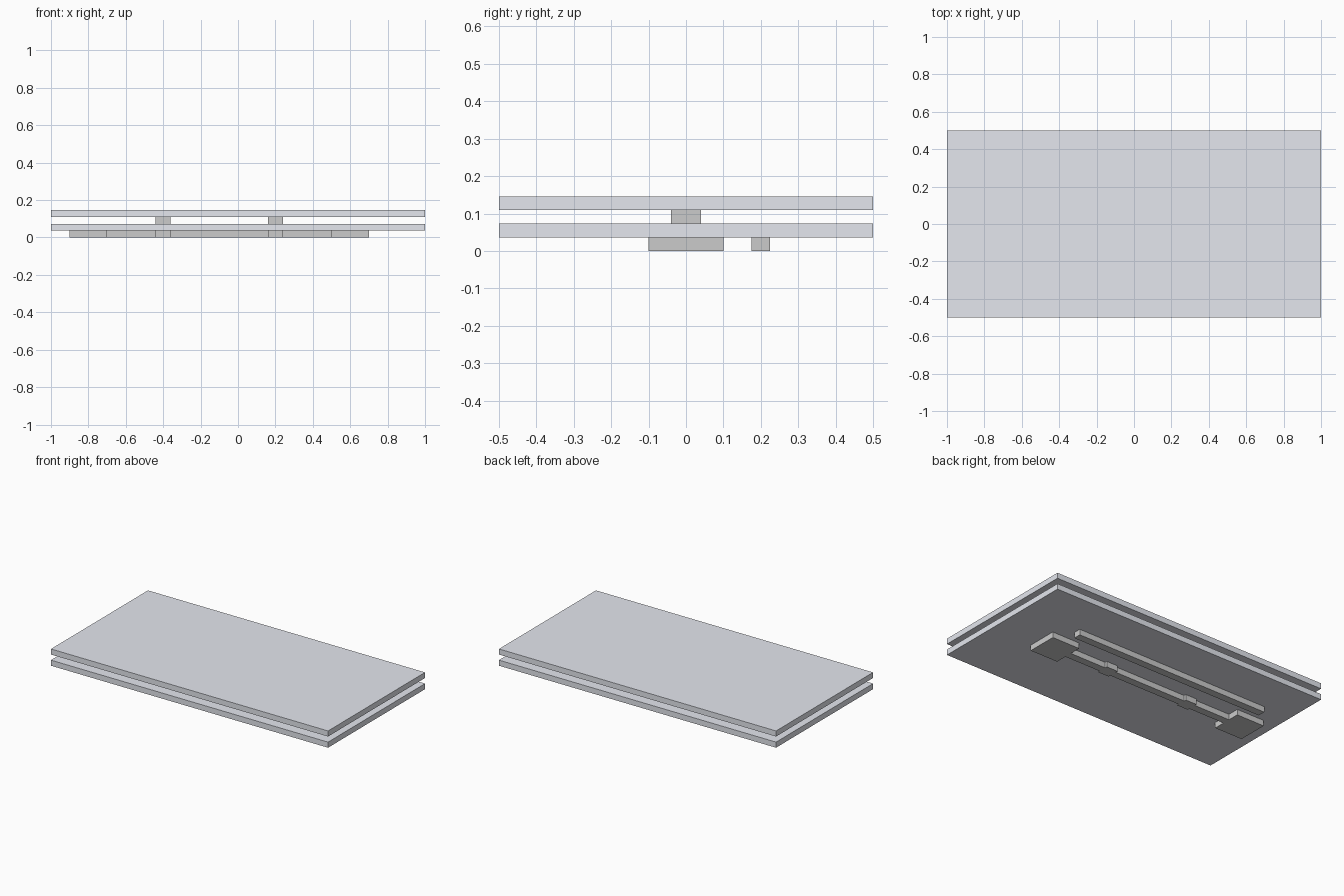
import bpy

if "Cube" in bpy.data.objects:
    bpy.data.objects.remove(bpy.data.objects["Cube"])

T = 0.0365  # thickness of one layer


def box(name, x, y, z, mat=None):
    """Box spanning the given (min, max) ranges."""
    bpy.ops.mesh.primitive_cube_add(
        size=1, location=[(a + b) / 2 for a, b in (x, y, z)])
    ob = bpy.context.object
    ob.name = ob.data.name = name
    ob.scale = [b - a for a, b in (x, y, z)]
    bpy.ops.object.transform_apply(location=False, rotation=False, scale=True)
    if mat:
        ob.data.materials.append(mat)
    return ob


plate_mat = bpy.data.materials.new("pale_plate")
plate_mat.diffuse_color = (0.78, 0.8, 0.86, 1)
plate_mat.use_nodes = True
plate_mat.node_tree.nodes["Principled BSDF"].inputs["Base Color"].default_value = plate_mat.diffuse_color

# Two stacked plates
for label, layer in (("lower", 1), ("upper", 3)):
    box(label + "_plate", (-1, 1), (-0.5, 0.5),
        (layer * T, (layer + 1) * T), plate_mat)

# Square end pads and posts linking the layers
for label, pad_x, post_x in (("left", -0.8, -0.4), ("right", 0.6, 0.2)):
    box(label + "_pad", (pad_x - 0.1, pad_x + 0.1), (-0.1, 0.1), (0, T))
    box(label + "_post", (post_x - 0.04, post_x + 0.04), (-0.04, 0.04),
        (0, 3 * T))

# Narrow strips under the lower plate
box("centre_strip", (-0.7, 0.5), (-0.025, 0.025), (0, T))
box("side_strip", (-0.8, 0.6), (0.175, 0.225), (0, T))
